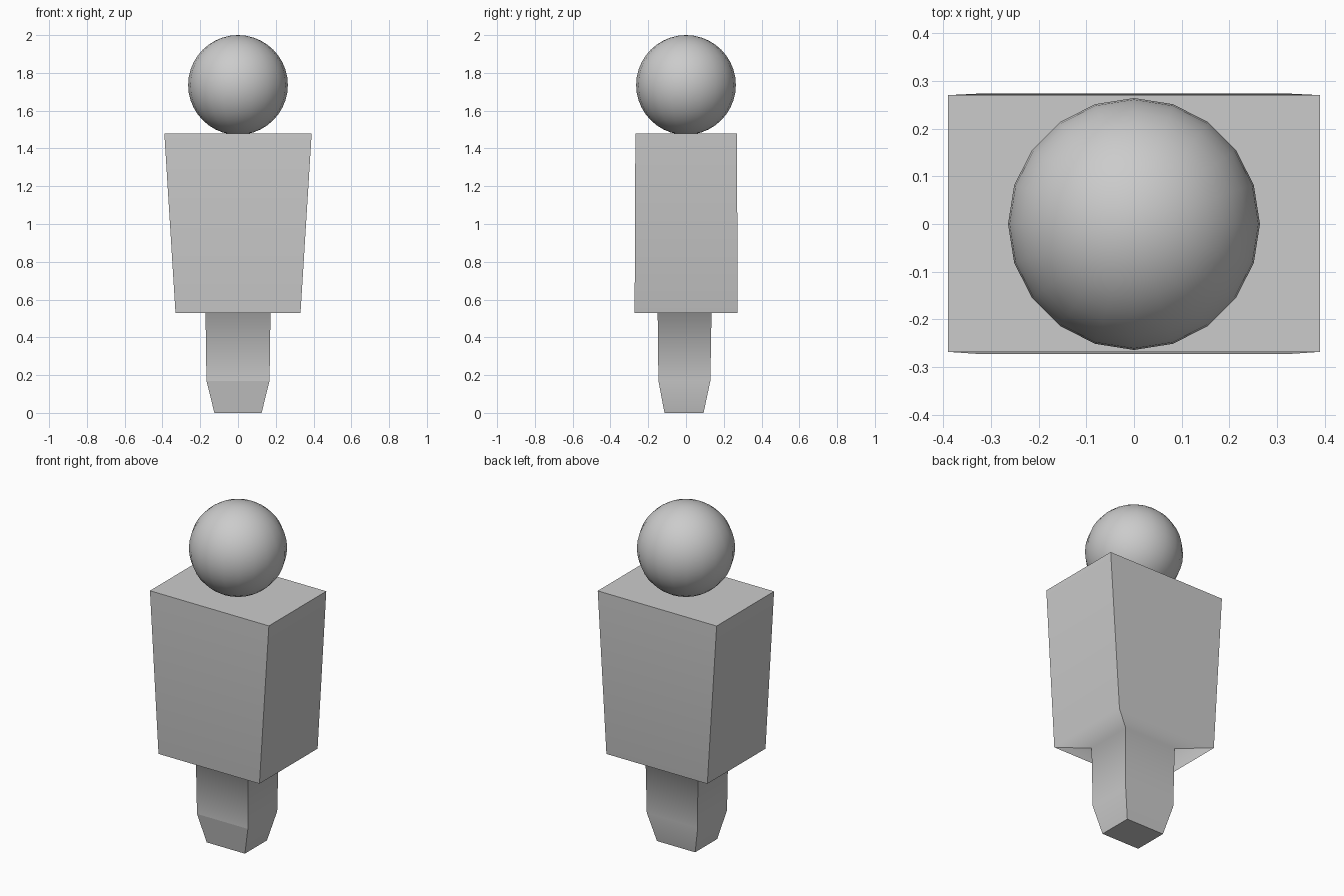
import bpy, bmesh

if "Cube" in bpy.data.objects:
    bpy.data.objects.remove(bpy.data.objects["Cube"])

# Body: stacked rectangular rings (half width, y front, y back, z)
RINGS = [
    (0.390, -0.268, 0.270, 1.48),   # shoulders
    (0.331, -0.272, 0.273, 0.53),   # torso base
    (0.172, -0.150, 0.135, 0.53),   # leg top
    (0.167, -0.146, 0.129, 0.17),   # ankle
    (0.125, -0.114, 0.093, 0.00),   # foot
]
ANKLE = 3

bm = bmesh.new()
rings = [[bm.verts.new(p) for p in
          ((-w, f, z), (w, f, z), (w, b, z), (-w, b, z))]
         for w, f, b, z in RINGS]
for upper, lower in zip(rings, rings[1:]):
    for i in range(4):
        j = (i + 1) % 4
        bm.faces.new((lower[i], lower[j], upper[j], upper[i]))
        bm.edges.get((lower[i], upper[i])).smooth = False
for ring in (rings[0], rings[-1]):
    bm.faces.new(ring)
    for i in range(4):
        bm.edges.get((ring[i], ring[(i + 1) % 4])).smooth = False
# crease across the front of the ankle
bm.edges.get((rings[ANKLE][0], rings[ANKLE][1])).smooth = False
for face in bm.faces:
    face.smooth = True
bmesh.ops.recalc_face_normals(bm, faces=bm.faces)

mesh = bpy.data.meshes.new("body")
bm.to_mesh(mesh)
bm.free()
body = bpy.data.objects.new("body", mesh)
bpy.context.collection.objects.link(body)
# large faces stay flat, small ones blend along each side
weighted = body.modifiers.new("weighted_normals", 'WEIGHTED_NORMAL')
weighted.mode = 'FACE_AREA'
weighted.keep_sharp = True

# Head: smooth ball resting on the shoulders
bpy.ops.mesh.primitive_uv_sphere_add(segments=20, ring_count=20,
                                     radius=0.264, location=(0, 0, 1.736))
head = bpy.context.object
head.name = "head"
bpy.ops.object.shade_smooth()
